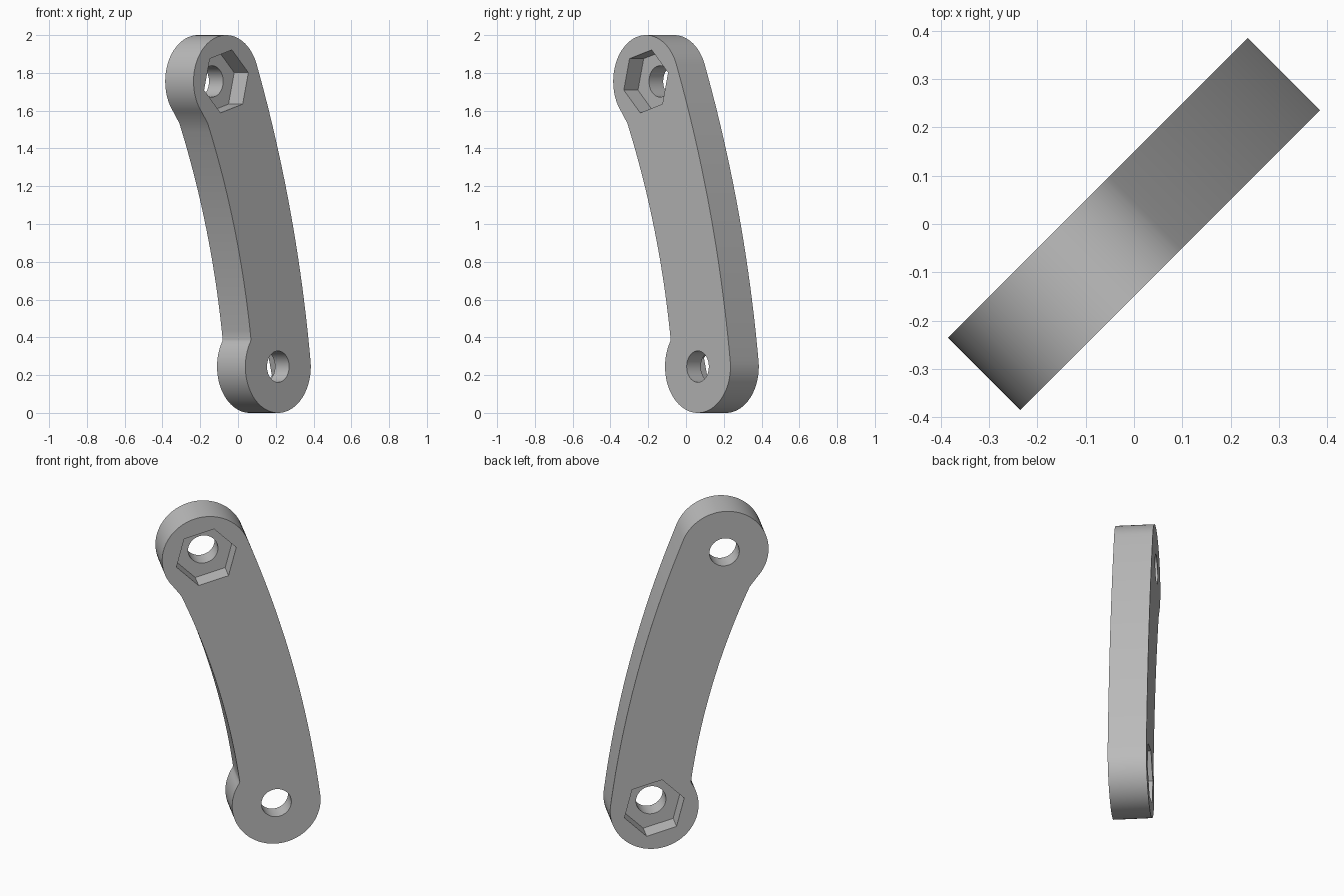
import bpy, bmesh, math
from math import sin, cos, radians
from mathutils import Matrix, Vector

cube = bpy.data.objects.get("Cube")
if cube:
    bpy.data.objects.remove(cube, do_unlink=True)

# Working plane: local x runs along the link's width, y is up, z is thickness
S = math.sqrt(0.5)
FRAME = Matrix(((S, 0, S, 0), (S, 0, -S, 0), (0, 1, 0, 0), (0, 0, 0, 1)))
HALF, R = 0.106, 0.245
LOW, HIGH = Vector((0.194, 0.245)), Vector((-0.194, 1.755))
MID = (LOW + HIGH) / 2
ALONG = (HIGH - LOW).normalized()
ACROSS = Vector((ALONG.y, -ALONG.x))
TILT = math.degrees(math.atan2(ACROSS.y, ACROSS.x))

grey = bpy.data.materials.new("grey")
grey.use_nodes = True
colour = (0.5, 0.5, 0.5, 1)
grey.diffuse_color = colour
grey.node_tree.nodes["Principled BSDF"].inputs["Base Color"].default_value = colour


def arc(centre, radius, a0, a1, steps):
    angles = [radians(a0 + (a1 - a0) * i / steps) for i in range(steps + 1)]
    return [centre + radius * Vector((cos(a), sin(a))) for a in angles]


def prism(name, outline, z0, z1):
    bm = bmesh.new()
    face = bm.faces.new([bm.verts.new((p.x, p.y, z0)) for p in outline])
    ext = bmesh.ops.extrude_face_region(bm, geom=[face])["geom"]
    verts = [v for v in ext if isinstance(v, bmesh.types.BMVert)]
    bmesh.ops.translate(bm, verts=verts, vec=(0, 0, z1 - z0))
    bmesh.ops.recalc_face_normals(bm, faces=bm.faces)
    bm.transform(FRAME)
    mesh = bpy.data.meshes.new(name)
    bm.to_mesh(mesh)
    bm.free()
    mesh.materials.append(grey)
    obj = bpy.data.objects.new(name, mesh)
    bpy.context.collection.objects.link(obj)
    return obj


def cut(target, cutter):
    cutter.hide_render = True
    mod = target.modifiers.new("cut", "BOOLEAN")
    mod.operation, mod.solver, mod.object = "DIFFERENCE", "EXACT", cutter
    bpy.context.view_layer.objects.active = target
    bpy.ops.object.modifier_apply(modifier=mod.name)
    bpy.data.objects.remove(cutter, do_unlink=True)


def inner_edge(t):
    offset = -0.162 + 0.038 * (t + 0.6) - 0.118 * (t + 0.6) * (t - 0.08)
    return MID + ALONG * t + ACROSS * offset


# Curved link outline: round ends, bowed outer edge, recessed inner edge
BOW, SWEEP = 6.2, 7.2
bow_centre = MID - ACROSS * (BOW - 0.049)
outline = arc(LOW, R, 147, 360 + TILT - SWEEP, 48)
outline += arc(bow_centre, BOW + R, TILT - SWEEP, TILT + SWEEP, 24)[1:-1]
outline += arc(HIGH, R, TILT + SWEEP, 222, 48)
outline += [inner_edge(0.6 - 1.19 * i / 24) for i in range(25)]
link = prism("curved_link", outline, -HALF, HALF)

# Bolt holes, each with a hexagonal nut pocket on opposite faces
for centre, side in ((HIGH, 1), (LOW, -1)):
    cut(link, prism("hole_cutter", arc(centre, 0.083, 0, 360, 40)[:-1], -0.3, 0.3))
    turn = side * 15.6
    hexagon = arc(centre, 0.172, turn, turn + 360, 6)[:-1]
    cut(link, prism("nut_cutter", hexagon, 0, side * 0.3))

bpy.ops.object.select_all(action="DESELECT")
link.select_set(True)
bpy.context.view_layer.objects.active = link
bpy.ops.object.shade_smooth_by_angle(angle=radians(25))
